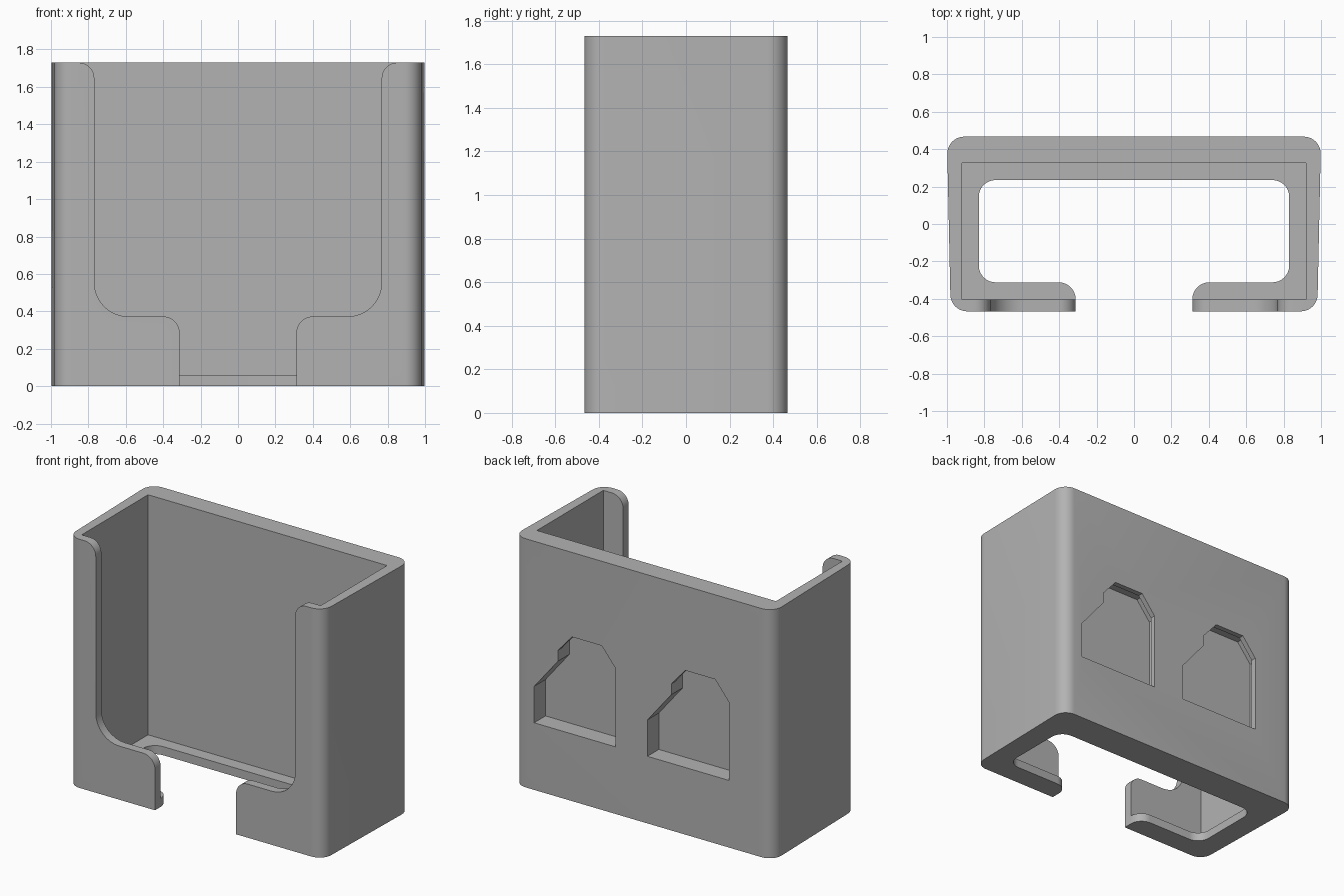
import bpy, bmesh, math
from mathutils import Vector

old = bpy.data.objects.get("Cube")
if old:
    bpy.data.objects.remove(old)

HEIGHT = 1.73

grey = bpy.data.materials.new("plain grey")
grey.use_nodes = True
colour = (0.45, 0.45, 0.45, 1)
grey.diffuse_color = colour
grey.node_tree.nodes["Principled BSDF"].inputs["Base Color"].default_value = colour


def fillet(corners, steps=8):
    """Round each (u, v, radius) corner of a closed outline."""
    out = []
    for i, (u, v, r) in enumerate(corners):
        p = Vector((u, v))
        if not r:
            out.append(p)
            continue
        a = (Vector(corners[i - 1][:2]) - p).normalized()
        b = (Vector(corners[(i + 1) % len(corners)][:2]) - p).normalized()
        half = a.angle(b) / 2
        centre = p + (a + b).normalized() * r / math.sin(half)
        start = p + a * r / math.tan(half) - centre
        end = p + b * r / math.tan(half) - centre
        sweep = start.angle_signed(end)
        for k in range(steps + 1):
            t = -sweep * k / steps
            c, s = math.cos(t), math.sin(t)
            out.append(centre + Vector((start.x * c - start.y * s, start.x * s + start.y * c)))
    return out


def mirrored(half):
    """Complete a +x half outline with its mirror image."""
    return half + [(-u, v, r) for u, v, r in reversed(half)]


def prism(name, outline, low, high, axis="z"):
    """Extrude an outline along z, or along y for an x-z outline."""
    bm = bmesh.new()

    def place(p, d):
        return (p.x, p.y, d) if axis == "z" else (p.x, d, p.y)

    a = [bm.verts.new(place(p, low)) for p in outline]
    b = [bm.verts.new(place(p, high)) for p in outline]
    bm.faces.new(a)
    bm.faces.new(b)
    for i in range(len(a)):
        bm.faces.new((a[i - 1], a[i], b[i], b[i - 1]))
    bmesh.ops.recalc_face_normals(bm, faces=bm.faces)
    mesh = bpy.data.meshes.new(name)
    bm.to_mesh(mesh)
    bm.free()
    mesh.materials.append(grey)
    obj = bpy.data.objects.new(name, mesh)
    bpy.context.collection.objects.link(obj)
    return obj


# Holder body, slightly narrower at the front
body = prism("holder_body", fillet(mirrored([(0.98, -0.467, 0.09), (1, 0.467, 0.09)])), 0, HEIGHT)

cutters = []

# Main pocket
cutters.append(prism("pocket_cutter", fillet(mirrored([(0.92, -0.405, 0), (0.92, 0.325, 0)])), 0.06, 2))

# Floor opening with a slot out to the front
floor = [(0.312, -0.6, 0), (0.312, -0.312, 0.09), (0.83, -0.312, 0.09), (0.83, 0.235, 0.09)]
cutters.append(prism("floor_cutter", fillet(mirrored(floor)), -0.1, 0.1))

# Front window, stepped in towards the bottom and flared at the top
window = [(0.312, -0.1, 0), (0.312, 0.373, 0.09), (0.768, 0.373, 0.18),
          (0.768, HEIGHT, 0.085), (1.2, HEIGHT, 0), (1.2, 2, 0)]
cutters.append(prism("window_cutter", fillet(mirrored(window)), -0.6, -0.36, "y"))

# Two hook recesses in the back: a mouth with a hidden undercut to one side
mouth = [(0.406, 0.467), (0.406, 0.72), (0.222, 0.945), (0.222, 1.02), (0.115, 1.142),
         (-0.115, 1.142), (-0.222, 1.01), (-0.222, 0.467)]
for side in (0.436, -0.436):
    shape = [Vector((u + side, v)) for u, v in mouth]
    cutters.append(prism("mouth_cutter", shape, 0.345, 0.6, "y"))
    lip = [Vector((u + side - (0.06 if u < 0.1 else 0), v + (0.03 if v > 1 else 0)))
           for u, v in mouth]
    cutters.append(prism("undercut_cutter", lip, 0.342, 0.43, "y"))

bpy.context.view_layer.objects.active = body
for cutter in cutters:
    cutter.hide_render = True
    cut = body.modifiers.new("cut", "BOOLEAN")
    cut.operation = "DIFFERENCE"
    cut.solver = "EXACT"
    cut.object = cutter
    bpy.ops.object.modifier_apply(modifier=cut.name)
    bpy.data.objects.remove(cutter)

bpy.ops.object.select_all(action="DESELECT")
body.select_set(True)
bpy.ops.object.shade_smooth_by_angle(angle=math.radians(30))
